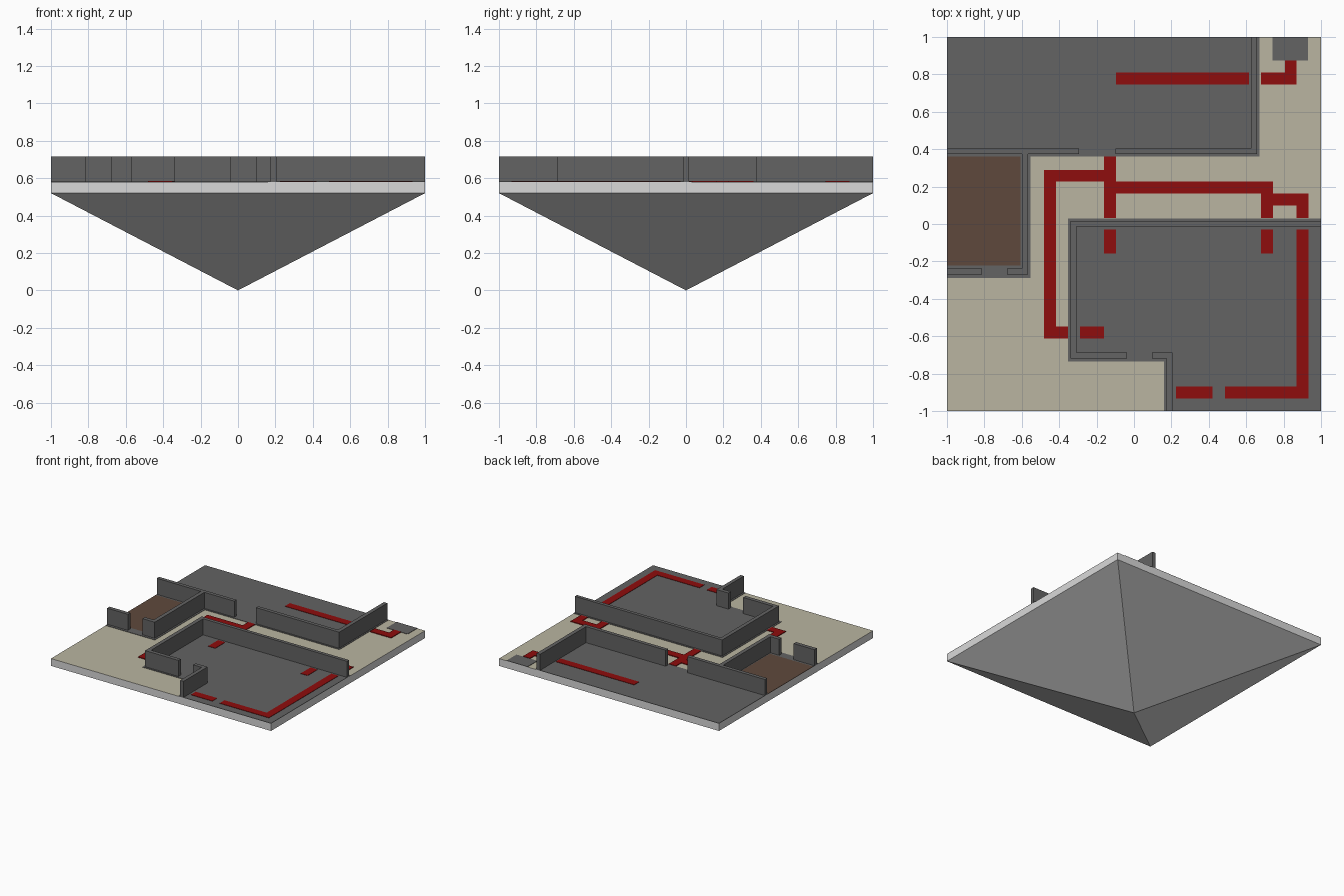
import bpy, bmesh, math
from mathutils import Matrix, Vector

if "Cube" in bpy.data.objects:
    bpy.data.objects.remove(bpy.data.objects["Cube"])


def material(name, rgb):
    m = bpy.data.materials.new(name)
    lin = [c / 12.92 if c <= 0.04045 else ((c + 0.055) / 1.055) ** 2.4 for c in rgb]
    m.diffuse_color = (*lin, 1)
    m.use_nodes = True
    m.node_tree.nodes["Principled BSDF"].inputs["Base Color"].default_value = m.diffuse_color
    return m


LIGHT = material("light_grey", (0.85, 0.85, 0.85))
DARK = material("dark_grey", (0.39, 0.39, 0.39))
SAND = material("sand", (0.73, 0.71, 0.63))
BROWN = material("brown", (0.37, 0.285, 0.235))
RED = material("dark_red", (0.56, 0.05, 0.05))

SLAB_LOW, SLAB_TOP, WALL_TOP = 0.52, 0.58, 0.715


def finish(name, bm, *mats):
    mesh = bpy.data.meshes.new(name)
    bm.to_mesh(mesh)
    bm.free()
    for m in mats:
        mesh.materials.append(m)
    ob = bpy.data.objects.new(name, mesh)
    bpy.context.collection.objects.link(ob)
    return ob


def boxes(name, rects, z0, z1, *mats):
    """Boxes over plan rectangles (x0, x1, y0, y1); a second material goes on top faces."""
    bm = bmesh.new()
    for x0, x1, y0, y1 in rects:
        mid = Vector(((x0 + x1) / 2, (y0 + y1) / 2, (z0 + z1) / 2))
        size = Matrix.Diagonal((x1 - x0, y1 - y0, z1 - z0, 1))
        bmesh.ops.create_cube(bm, size=1, matrix=Matrix.Translation(mid) @ size)
    bm.normal_update()
    if len(mats) > 1:
        for f in bm.faces:
            f.material_index = int(f.normal.z > 0.5)
    return finish(name, bm, *mats)


# Inverted pyramid underneath, and the slab with a sand-coloured top
bm = bmesh.new()
bmesh.ops.create_cone(bm, cap_ends=False, segments=4, radius1=0, radius2=math.sqrt(2),
                      depth=SLAB_LOW, matrix=Matrix.Translation((0, 0, SLAB_LOW / 2))
                      @ Matrix.Rotation(math.pi / 4, 4, 'Z'))
bmesh.ops.remove_doubles(bm, verts=bm.verts, dist=1e-4)
bmesh.ops.recalc_face_normals(bm, faces=bm.faces)
finish("pyramid_base", bm, LIGHT)
boxes("slab", [(-1, 1, -1, 1)], SLAB_LOW, SLAB_TOP, LIGHT, SAND)

# Room floors as thin plates
F = SLAB_TOP + 0.003
boxes("north_floor", [(-1, 0.67, 0.36, 1)], SLAB_TOP, F, DARK)
boxes("west_floor_border", [(-0.607, -0.553, -0.29, 0.36), (-1, -0.607, -0.29, -0.222)],
      SLAB_TOP, F, DARK)
boxes("west_floor", [(-1, -0.607, -0.222, 0.36)], SLAB_TOP, F, BROWN)
boxes("south_floor", [(-0.353, 1, -0.735, 0.03), (0.16, 1, -1, -0.735)], SLAB_TOP, F, DARK)
boxes("corner_pad", [(0.74, 0.93, 0.873, 1)], SLAB_TOP, F, DARK)

# Walls with door gaps
boxes("north_walls", [(-1, -0.295, 0.374, 0.404), (-0.098, 0.658, 0.374, 0.404),
                      (0.626, 0.658, 0.404, 1)], SLAB_TOP, WALL_TOP, DARK)
boxes("west_walls", [(-0.6, -0.568, -0.27, 0.374), (-1, -0.812, -0.27, -0.238),
                     (-0.68, -0.6, -0.27, -0.238)], SLAB_TOP, WALL_TOP, DARK)
boxes("south_walls", [(-0.34, 1, -0.013, 0.015), (-0.34, -0.308, -0.72, -0.013),
                      (-0.308, -0.038, -0.72, -0.688), (0.096, 0.205, -0.72, -0.688),
                      (0.174, 0.205, -1, -0.72)], SLAB_TOP, WALL_TOP, DARK)

# Red route lines painted on the floor
boxes("north_route", [(-0.096, 0.615, 0.746, 0.81), (0.678, 0.807, 0.746, 0.81),
                      (0.807, 0.87, 0.746, 0.873)], SLAB_TOP, F + 0.003, RED)
boxes("corridor_route", [(-0.48, -0.16, 0.227, 0.29), (-0.48, -0.417, -0.612, 0.227),
                         (-0.417, -0.353, -0.612, -0.548), (-0.16, -0.096, 0.032, 0.36),
                         (-0.096, 0.743, 0.163, 0.227), (0.68, 0.743, 0.032, 0.163),
                         (0.743, 0.87, 0.1, 0.163), (0.87, 0.934, 0.032, 0.163)],
      SLAB_TOP, F + 0.003, RED)
boxes("south_route", [(-0.16, -0.096, -0.158, -0.03), (0.68, 0.743, -0.158, -0.03),
                      (-0.29, -0.16, -0.612, -0.548), (0.87, 0.934, -0.933, -0.03),
                      (0.487, 0.87, -0.933, -0.87), (0.225, 0.42, -0.933, -0.87)],
      SLAB_TOP, F + 0.003, RED)
